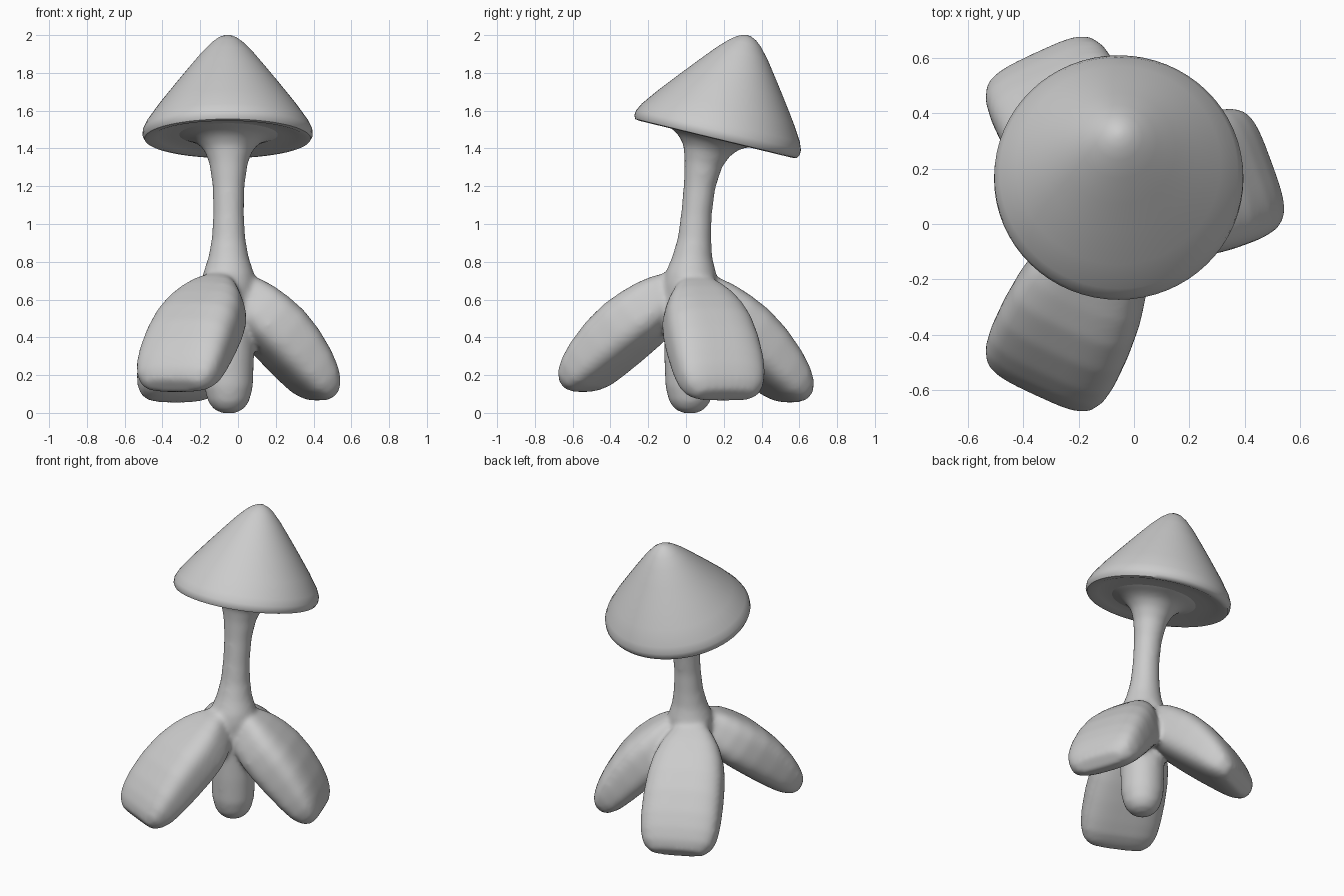
import bpy, bmesh, math
from mathutils import Vector, Matrix

if "Cube" in bpy.data.objects:
    bpy.data.objects.remove(bpy.data.objects["Cube"])


def loft(bm, rings):
    """Skin a list of closed rings and cap both ends."""
    vs = [[bm.verts.new(p) for p in ring] for ring in rings]
    n = len(rings[0])
    for a, b in zip(vs, vs[1:]):
        for i in range(n):
            j = (i + 1) % n
            bm.faces.new((a[i], a[j], b[j], b[i]))
    bm.faces.new(vs[0][::-1])
    bm.faces.new(vs[-1])


def finish(bm, name):
    bmesh.ops.recalc_face_normals(bm, faces=bm.faces[:])
    me = bpy.data.meshes.new(name)
    bm.to_mesh(me)
    bm.free()
    ob = bpy.data.objects.new(name, me)
    bpy.context.collection.objects.link(ob)
    return ob


def ellipse(c, u, v, a, b, power=1.0, n=40):
    pts = []
    for i in range(n):
        t = 2 * math.pi * i / n
        ct, st = math.cos(t), math.sin(t)
        x = math.copysign(abs(ct) ** power, ct) * a
        y = math.copysign(abs(st) ** power, st) * b
        pts.append(c + u * x + v * y)
    return pts


TILT = math.radians(-13.6)
X, Y = Vector((1, 0, 0)), Vector((0, 1, 0))

# Stem with rounded foot, leaning back and flaring into the cap: y, z, radius, tilt fraction
stem = [(.02, -.003, .03, 0), (.02, .017, .078, 0), (.02, .06, .11, 0), (.02, .14, .13, 0),
        (.02, .3, .135, 0), (.02, .5, .134, 0), (.02, .68, .142, 0), (.025, .74, .135, 0),
        (.032, .82, .108, 0), (.045, .92, .09, .1), (.055, 1.05, .082, .2), (.072, 1.2, .085, .4),
        (.092, 1.32, .102, .7), (.11, 1.39, .128, 1), (.12, 1.432, .165, 1),
        (.127, 1.454, .205, 1), (.13, 1.468, .25, 1), (.13, 1.5, .33, 1)]
body = bmesh.new()
loft(body, [ellipse(Vector((-.05, y, z)), X, Matrix.Rotation(TILT * f, 3, 'X') @ Y, r, r)
            for y, z, r, f in stem])

# Three drooping petal feet: reach, z, half width, half thickness
petal = [(.03, .715, .06, .05), (.06, .68, .085, .075), (.095, .635, .135, .11), (.14, .58, .183, .138),
         (.2, .52, .218, .152), (.275, .45, .238, .157), (.36, .36, .247, .15),
         (.44, .265, .247, .132), (.492, .197, .238, .112), (.532, .147, .214, .083),
         (.557, .112, .162, .045)]
for angle, reach, drop, shift in [(20, 1.0, 1.03, .022), (115, 1.19, 1.04, .018),
                                  (245, 1.19, .95, -.018)]:
    a = math.radians(angle)
    out = Vector((math.cos(a), math.sin(a), 0))
    side = Vector((-math.sin(a), math.cos(a), 0))
    up = (out * .7 + Vector((0, 0, .7 * reach))).normalized()
    loft(body, [ellipse(Vector((-.05, 0, .74 - (.74 - z) * drop)) + out * r * reach + side * shift,
                        side, up, w, t, .62) for r, z, w, t in petal])

# Fuse stem and feet into one soft body
base = finish(body, "stem_and_feet")
rm = base.modifiers.new("fuse", 'REMESH')
rm.mode = 'VOXEL'
rm.voxel_size = .014
rm.use_smooth_shade = True
sm = base.modifiers.new("soften", 'SMOOTH')
sm.factor = .5
sm.iterations = 16

# Tilted conical cap: radius, height above rim plane
profile = [(.02, .006), (.2, .006), (.3, .005), (.37, .0), (.415, -.012), (.44, -.008), (.45, .01),
           (.449, .038), (.43, .08), (.368, .17), (.28, .285), (.207, .378), (.137, .465),
           (.085, .52), (.052, .546), (.022, .56), (.004, .563)]
rot = Matrix.Rotation(TILT, 3, 'X')
centre = Vector((-.055, .161, 1.46))
bm = bmesh.new()
loft(bm, [[centre + rot @ p for p in
           ellipse(Vector((0, .06 * h, h)), X, Y, r, r, n=64)]
          for r, h in profile])
cap = finish(bm, "mushroom_cap")
bpy.ops.object.select_all(action='DESELECT')
cap.select_set(True)
bpy.context.view_layer.objects.active = cap
bpy.ops.object.shade_smooth_by_angle(angle=math.radians(50))
